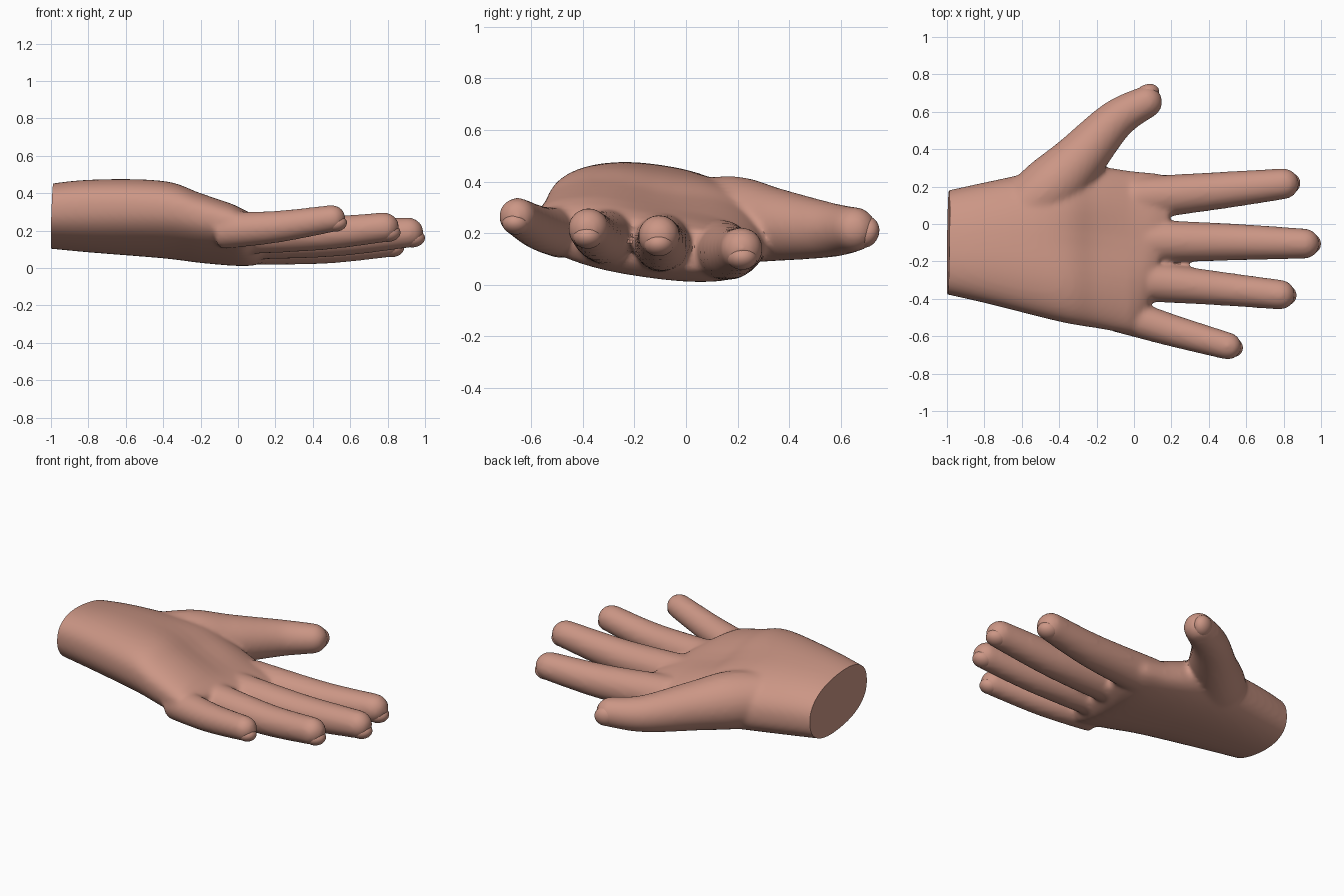
import bpy, bmesh, math
from mathutils import Vector, Matrix

if "Cube" in bpy.data.objects:
    bpy.data.objects.remove(bpy.data.objects["Cube"])

skin = bpy.data.materials.new("skin")
skin.diffuse_color = (0.60, 0.305, 0.235, 1)
skin.use_nodes = True
skin.node_tree.nodes["Principled BSDF"].inputs["Base Color"].default_value = skin.diffuse_color


def resample(rows, n=6):
    """Catmull-Rom interpolation of a list of equal-length rows."""
    out = []
    for i in range(len(rows) - 1):
        a, b, c, d = (rows[max(0, min(len(rows) - 1, i + k))] for k in (-1, 0, 1, 2))
        for s in range(n):
            t = s / n
            out.append([q + 0.5 * t * (r - p + t * (2 * p - 5 * q + 4 * r - w
                                                    + t * (3 * (q - r) + w - p)))
                        for p, q, r, w in zip(a, b, c, d)])
    out.append(list(rows[-1]))
    return out


def skin_rings(bm, rings):
    """Bridge rings of points into a closed tube."""
    loops = [[bm.verts.new(p) for p in r] for r in rings]
    n = len(loops[0])
    for a, b in zip(loops, loops[1:]):
        for i in range(n):
            bm.faces.new((a[i], a[(i + 1) % n], b[(i + 1) % n], b[i]))
    bm.faces.new(loops[0][::-1])
    bm.faces.new(loops[-1])


def digit(bm, rows):
    """Round tube along (x, y, z, radius) rows with a rounded tip."""
    rows = resample(rows)
    tip, radius = Vector(rows[-1][:3]), rows[-1][3]
    d = (tip - Vector(rows[-2][:3])).normalized()
    for k in range(1, 7):
        t = k / 6 * math.radians(84)
        rows.append([*(tip + d * radius * math.sin(t)), radius * math.cos(t)])
    rings = []
    for i, r in enumerate(rows):
        f = Vector(rows[min(i + 1, len(rows) - 1)][:3]) - Vector(rows[max(i - 1, 0)][:3])
        f.normalize()
        side = Vector((0, 0, 1)).cross(f).normalized()
        up = f.cross(side)
        rings.append([Vector(r[:3]) + r[3] * (side * math.cos(a) + up * math.sin(a))
                      for a in (math.tau * k / 24 for k in range(24))])
    skin_rings(bm, rings)
    return tip, d, radius


def spow(v):
    return math.copysign(abs(v) ** .85, v)


bm = bmesh.new()

# palm and wrist: x, centre y, centre z, half width, half height
palm = [
    (-1.10, -.10, .275, .255, .155),
    (-0.80, -.10, .278, .322, .185),
    (-0.40, -.11, .26, .412, .195),
    (-0.20, -.125, .215, .432, .172),
    (0.00, -.155, .172, .435, .143),
    (0.08, -.16, .162, .425, .122),
    (0.14, -.16, .165, .385, .085),
]
rings = []
for x, cy, cz, ry, rz in resample(palm):
    hollow = .03 * math.exp(-((x + .2) / .25) ** 2)
    slant = 1.5 * max(0, x + .02)
    ring = []
    for k in range(48):
        a = math.tau * k / 48
        dy, dz = ry * spow(math.cos(a)), rz * spow(math.sin(a))
        if dz > 0:
            dz -= hollow * math.exp(-((dy - .05) / .16) ** 2)
        ring.append((x + slant * dy, cy + dy, cz - .14 * dy + dz))
    rings.append(ring)
skin_rings(bm, rings)

# fingers and thumb: x, y, z, radius
digits = {
    "index": [(0, .135, .135, .118), (.45, .178, .122, .1), (.8, .215, .14, .083)],
    "middle": [(0, -.092, .162, .118), (.5, -.096, .16, .1), (.912, -.105, .19, .081)],
    "ring": [(0, -.3, .184, .112), (.45, -.344, .187, .091), (.782, -.378, .218, .08)],
    "little": [(-.1, -.475, .2, .1), (.2, -.568, .22, .086), (.503, -.653, .265, .073)],
    "thumb": [(-.62, .05, .262, .15), (-.45, .19, .252, .168), (-.3, .34, .233, .143),
              (-.1, .555, .212, .107), (.065, .652, .215, .087)],
}
tips = {name: digit(bm, rows) for name, rows in digits.items()}

bmesh.ops.recalc_face_normals(bm, faces=bm.faces)
mesh = bpy.data.meshes.new("hand")
bm.to_mesh(mesh)
bm.free()
hand = bpy.data.objects.new("hand", mesh)
bpy.context.collection.objects.link(hand)
bpy.context.view_layer.objects.active = hand
hand.select_set(True)

# fuse everything into one soft skin
rm = hand.modifiers.new("fuse", 'REMESH')
rm.mode = 'VOXEL'
rm.voxel_size = 0.014
sm = hand.modifiers.new("soften", 'SMOOTH')
sm.factor = 0.5
sm.iterations = 10
for m in ("fuse", "soften"):
    bpy.ops.object.modifier_apply(modifier=m)

# flat cut at the wrist
bm = bmesh.new()
bm.from_mesh(hand.data)
cut = bmesh.ops.bisect_plane(bm, geom=bm.verts[:] + bm.edges[:] + bm.faces[:],
                             plane_co=(-.993, -.1, .275), plane_no=(-1, .02, .04),
                             clear_outer=True)
rim = [e for e in cut["geom_cut"] if isinstance(e, bmesh.types.BMEdge)]
bmesh.ops.holes_fill(bm, edges=rim, sides=0)
bmesh.ops.recalc_face_normals(bm, faces=bm.faces)
bm.to_mesh(hand.data)
bm.free()
hand.data.materials.clear()
hand.data.materials.append(skin)
bpy.ops.object.shade_smooth_by_angle(angle=math.radians(40))

# nails: shallow domes on the back of each tip
for name, (p, d, r) in tips.items():
    n = Vector((-.5, .8, -.3)) if name == "thumb" else Vector((0, 0, -1))
    n = (n - d * n.dot(d)).normalized()
    rot = Matrix((d, n.cross(d), n)).transposed().to_4x4()
    bm = bmesh.new()
    bmesh.ops.create_uvsphere(bm, u_segments=24, v_segments=16, radius=1,
                              matrix=Matrix.Translation(p + r * (d * .25 + n * .42)) @ rot
                              @ Matrix.Diagonal((r * .8, r * .72, r * .58, 1)))
    for f in bm.faces:
        f.smooth = True
    me = bpy.data.meshes.new(name + "_nail")
    bm.to_mesh(me)
    bm.free()
    me.materials.append(skin)
    bpy.context.collection.objects.link(bpy.data.objects.new(name + "_nail", me))
